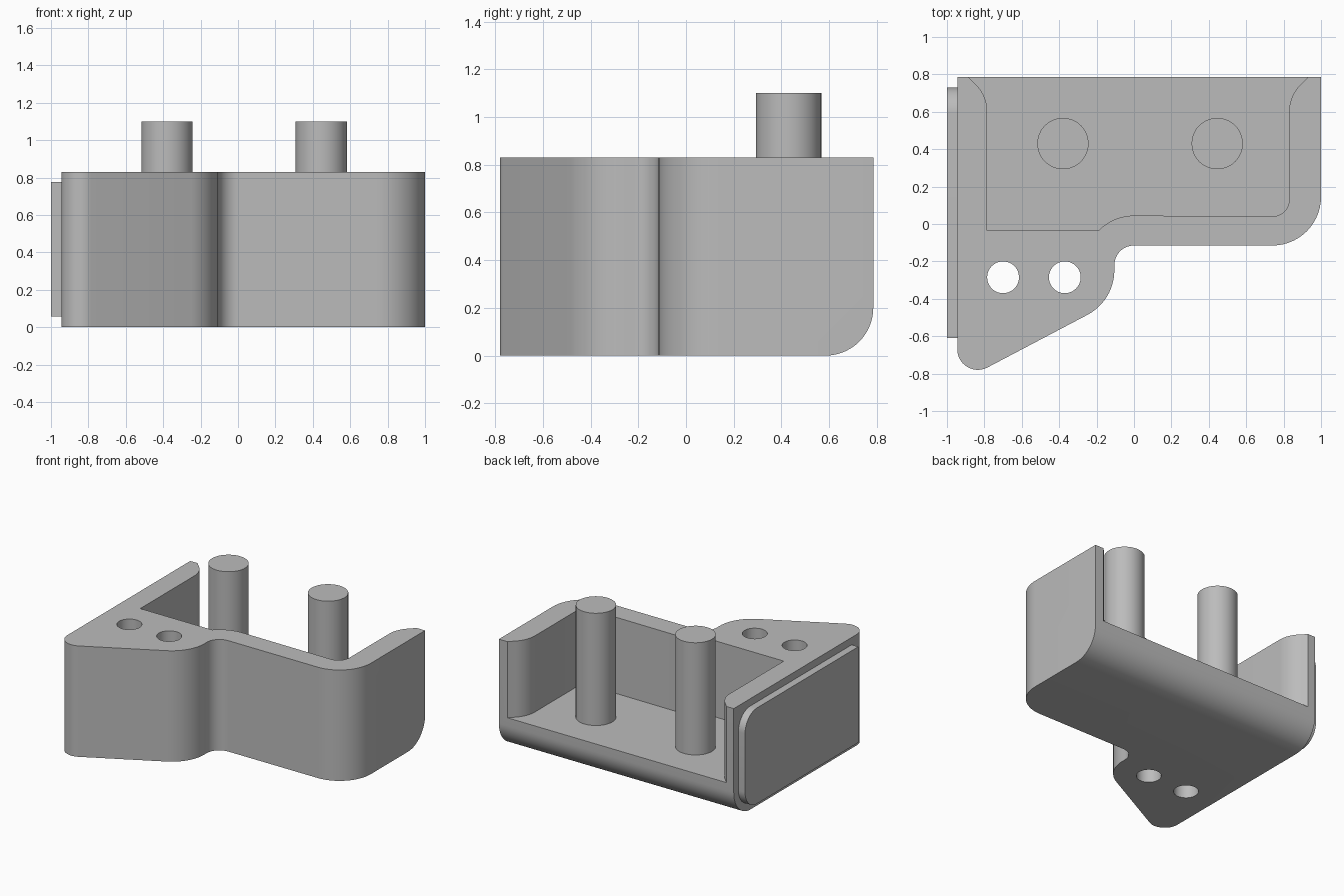
import bpy, bmesh, math
from mathutils import Vector, Matrix

cube = bpy.data.objects.get("Cube")
if cube:
    bpy.data.objects.remove(cube)

grey = bpy.data.materials.new("plain grey")
grey.use_nodes = True
colour = (0.5, 0.5, 0.5, 1)
grey.diffuse_color = colour
grey.node_tree.nodes["Principled BSDF"].inputs["Base Color"].default_value = colour


def fillet(corners, steps=14):
    """Round each (x, y, radius) corner of a closed outline with a tangent arc."""
    out = []
    for i, (x, y, r) in enumerate(corners):
        p = Vector((x, y))
        if r == 0:
            out.append(p)
            continue
        a = (Vector(corners[i - 1][:2]) - p).normalized()
        b = (Vector(corners[(i + 1) % len(corners)][:2]) - p).normalized()
        half = a.angle(b) / 2
        centre = p + (a + b).normalized() * (r / math.sin(half))
        start = p + a * (r / math.tan(half)) - centre
        end = p + b * (r / math.tan(half)) - centre
        sweep = start.angle_signed(end)
        for k in range(steps + 1):
            out.append(centre + Matrix.Rotation(-sweep * k / steps, 2) @ start)
    return out


def finish(name, bm):
    bmesh.ops.recalc_face_normals(bm, faces=bm.faces)
    mesh = bpy.data.meshes.new(name)
    bm.to_mesh(mesh)
    bm.free()
    mesh.materials.append(grey)
    ob = bpy.data.objects.new(name, mesh)
    bpy.context.collection.objects.link(ob)
    return ob


def prism(outline, low, high, axis="z"):
    """Extrude an (x, y) outline along z, or a (y, z) outline along x."""
    bm = bmesh.new()
    if axis == "z":
        pts, step = [(u, v, low) for u, v in outline], (0, 0, high - low)
    else:
        pts, step = [(low, u, v) for u, v in outline], (high - low, 0, 0)
    face = bm.faces.new([bm.verts.new(p) for p in pts])
    top = bmesh.ops.extrude_face_region(bm, geom=[face], use_keep_orig=True)["geom"]
    bmesh.ops.translate(bm, vec=step, verts=[g for g in top if isinstance(g, bmesh.types.BMVert)])
    return bm


def cylinder(name, x, y, radius, low, high):
    ring = [(x + radius * math.cos(t), y + radius * math.sin(t))
            for t in (math.tau * k / 48 for k in range(48))]
    return finish(name, prism(ring, low, high))


def activate(ob):
    bpy.ops.object.select_all(action="DESELECT")
    ob.select_set(True)
    bpy.context.view_layer.objects.active = ob


def cut(target, cutter):
    cutter.hide_render = True
    mod = target.modifiers.new("cut", "BOOLEAN")
    mod.operation, mod.solver, mod.object = "DIFFERENCE", "EXACT", cutter
    activate(target)
    bpy.ops.object.modifier_apply(modifier=mod.name)
    bpy.data.objects.remove(cutter)


BACK, TOP, FLOOR, SIDE = 0.785, 0.83, 0.26, -0.945

# Housing block with a mounting ear and a rounded lower back edge
body = prism(fillet([
    (SIDE, BACK, 0), (1, BACK, 0), (1, -0.115, 0.26), (-0.105, -0.115, 0.105),
    (-0.105, -0.41, 0.27), (SIDE, -0.852, 0.11)]), 0, TOP)
back_edge = [e for e in body.edges
             if all(v.co.y > BACK - 0.001 and v.co.z < 0.001 for v in e.verts)]
bmesh.ops.bevel(body, geom=back_edge, offset=0.2, segments=14, profile=0.5, affect="EDGES")
housing = finish("housing", body)

# Open-backed cavity, flared at the back and following the front recess
recess = [(0.265 * math.cos(t), -0.22 + 0.265 * math.sin(t))
          for t in (math.radians(90 + 45.7 * k / 10) for k in range(11))]
flare = 0.2
cavity = fillet(
    [(-0.785, -0.035, 0), (-0.785, 0.685, flare), (-0.985, BACK + 0.1, 0),
     (1.03, BACK + 0.1, 0), (0.83, 0.685, flare), (0.83, 0.045, 0.09)]) + recess
cut(housing, finish("cavity_cutter", prism(cavity, FLOOR, 1.2)))

# Screw holes through the ear
for x in (-0.70, -0.37):
    cut(housing, cylinder("hole_cutter", x, -0.285, 0.085, -0.1, 1))

# Raised side plate, rounded at its back corners
plate = finish("side_plate", prism(fillet([
    (-0.61, 0.058, 0), (0.73, 0.058, 0.14), (0.73, 0.775, 0.14), (-0.61, 0.775, 0)]),
    -1, SIDE, "x"))

# Upright pins standing on the floor
pins = [cylinder(name, x, 0.43, 0.137, FLOOR, 1.1)
        for name, x in (("right_pin", -0.38), ("left_pin", 0.445))]

for ob in [housing, plate] + pins:
    activate(ob)
    bpy.ops.object.shade_smooth_by_angle(angle=math.radians(30))
